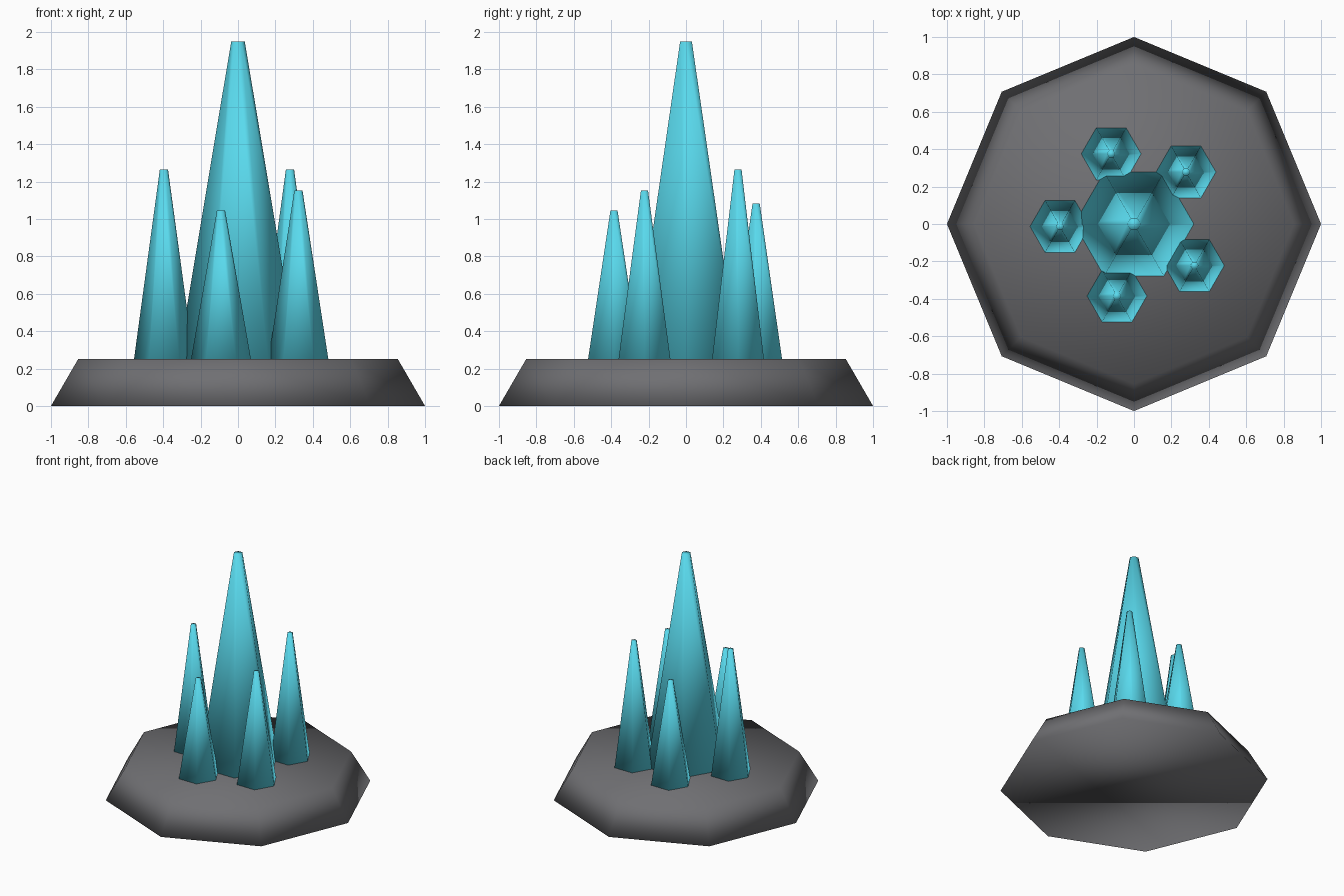
import bpy

if "Cube" in bpy.data.objects:
    bpy.data.objects.remove(bpy.data.objects["Cube"])

BASE_TOP = 0.25

crystal_mat = bpy.data.materials.new("crystal_cyan")
crystal_mat.diffuse_color = (0.10, 0.70, 0.85, 1)
crystal_mat.use_nodes = True
crystal_mat.node_tree.nodes["Principled BSDF"].inputs["Base Color"].default_value = crystal_mat.diffuse_color
rock_mat = bpy.data.materials.new("rock_grey")
rock_mat.diffuse_color = (0.16, 0.16, 0.17, 1)
rock_mat.use_nodes = True
rock_mat.node_tree.nodes["Principled BSDF"].inputs["Base Color"].default_value = rock_mat.diffuse_color


def tapered_prism(name, sides, x, y, z0, z1, r0, r1, mat):
    """Upright frustum with a corner pointing along +x."""
    verts = []
    bpy.ops.mesh.primitive_cone_add(vertices=sides, radius1=r0, radius2=r1,
                                    depth=z1 - z0, location=(x, y, (z0 + z1) / 2))
    obj = bpy.context.object
    obj.name = name
    # hexagons start with a corner on +y: turn them so one lies on +x
    if sides == 6:
        obj.rotation_euler.z = 3.14159265 / 2
    bpy.ops.object.shade_smooth()
    obj.data.materials.append(mat)
    return obj


# Octagonal rock base
tapered_prism("rock_base", 8, 0, 0, 0, BASE_TOP, 1.0, 0.855, rock_mat)

# Tall central crystal
tapered_prism("main_crystal", 6, 0, 0, BASE_TOP, 1.95, 0.32, 0.036, crystal_mat)

# Ring of small crystals: x, y, tip height
for i, (x, y, top) in enumerate([
        (0.278, 0.278, 1.264),
        (-0.122, 0.375, 1.083),
        (-0.396, -0.013, 1.264),
        (-0.091, -0.385, 1.045),
        (0.323, -0.222, 1.152)], 1):
    tapered_prism(f"small_crystal_{i}", 6, x, y, BASE_TOP, top, 0.16, 0.022, crystal_mat)
